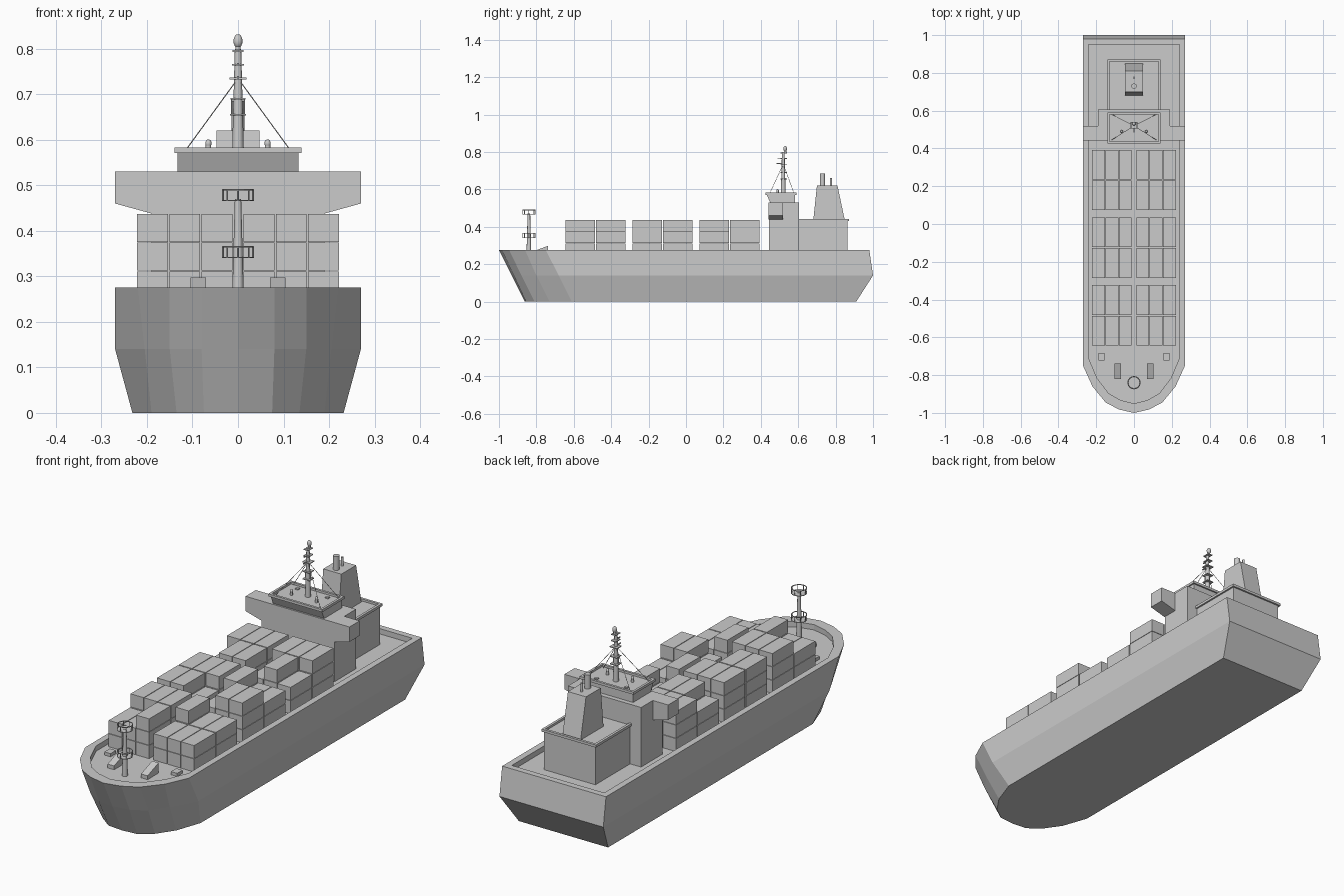
import bpy, bmesh, math
from mathutils import Vector, Matrix

cube = bpy.data.objects.get("Cube")
if cube:
    bpy.data.objects.remove(cube, do_unlink=True)

grey = bpy.data.materials.new("light_grey")
grey.use_nodes = True
grey.diffuse_color = (0.6, 0.6, 0.6, 1)
grey.node_tree.nodes["Principled BSDF"].inputs["Base Color"].default_value = (0.6, 0.6, 0.6, 1)


def finish(name, bm):
    bmesh.ops.recalc_face_normals(bm, faces=bm.faces)
    mesh = bpy.data.meshes.new(name)
    bm.to_mesh(mesh)
    bm.free()
    mesh.materials.append(grey)
    obj = bpy.data.objects.new(name, mesh)
    bpy.context.collection.objects.link(obj)
    return obj


def loft(bm, rings):
    """Skin a stack of equal-length rings and cap both ends."""
    loops = [[bm.verts.new(p) for p in ring] for ring in rings]
    for a, b in zip(loops, loops[1:]):
        for i in range(len(a)):
            j = (i + 1) % len(a)
            bm.faces.new((a[i], a[j], b[j], b[i]))
    bm.faces.new(loops[0][::-1])
    bm.faces.new(loops[-1])


def rect(hx, y0, y1, z, cx=0):
    return [(cx - hx, y0, z), (cx + hx, y0, z), (cx + hx, y1, z), (cx - hx, y1, z)]


def block(bm, hx, y0, y1, z0, z1, cx=0):
    loft(bm, [rect(hx, y0, y1, z0, cx), rect(hx, y0, y1, z1, cx)])


def box(name, *dims):
    bm = bmesh.new()
    block(bm, *dims)
    return finish(name, bm)


def rod(bm, a, b, r1, r2=None, sides=12):
    """Tapered cylinder between two points."""
    a, b = Vector(a), Vector(b)
    d = b - a
    place = Matrix.Translation((a + b) / 2) @ d.to_track_quat('Z', 'Y').to_matrix().to_4x4()
    made = bmesh.ops.create_cone(bm, cap_ends=True, segments=sides, radius1=r1,
                                 radius2=r1 if r2 is None else r2, depth=d.length, matrix=place)
    for f in {f for v in made["verts"] for f in v.link_faces}:
        f.smooth = len(f.verts) == 4 and sides > 6


def dome(bm, x, y, z, r, tall):
    place = Matrix.Translation((x, y, z)) @ Matrix.Diagonal((r, r, tall, 1))
    made = bmesh.ops.create_uvsphere(bm, u_segments=12, v_segments=8, radius=1, matrix=place)
    for f in {f for v in made["verts"] for f in v.link_faces}:
        f.smooth = True


# Hull: one half outline per level, mirrored, with a sunken deck
def outline(half, z):
    right = [(x, y, z) for x, y in half]
    return right + [(-x, y, z) for x, y, z in reversed(right) if x > 0]


keel = [(0, -.862), (.075, -.855), (.135, -.81), (.19, -.73), (.232, -.61), (.232, .91)]
waist = [(0, -.932), (.08, -.92), (.15, -.88), (.205, -.8), (.27, -.68), (.27, 1)]
rail = [(0, -1), (.08, -.982), (.15, -.945), (.22, -.86), (.27, -.75), (.27, .98)]
inner = [(x * .89, y * .96 + .01) for x, y in rail]
bm = bmesh.new()
loft(bm, [outline(keel, 0), outline(waist, .14), outline(rail, .275),
          outline(inner, .275), outline(inner, .25)])
finish("hull", bm)

# Container stacks: each digit is the height of one stack, from right to left
stacks = ["223222", "333322", "332233", "333322", "233232", "333333"]
bay_fronts = [-.643, -.481, -.285, -.123, .073, .235]
columns = [-.188, -.117, -.046, .046, .117, .188]
for row, (front, heights) in enumerate(zip(bay_fronts, stacks)):
    bm = bmesh.new()
    for cx, tall in zip(columns, heights):
        for level in range(int(tall)):
            z = .25 + level * .063
            block(bm, .034, front, front + .157, z, z + .061, cx)
    finish(f"container_row_{row + 1}", bm)

# Accommodation tower and bridge wings
box("tower", .19, .445, .605, .25, .53)
bm = bmesh.new()
wing = [(-.19, .438), (.19, .438), (.27, .46), (.27, .53), (-.27, .53), (-.27, .46)]
loft(bm, [[(x, y, z) for x, z in wing] for y in (.442, .518)])
finish("bridge_wings", bm)


# Rooms whose roofs are shallow trays with a rim
def tray_house(name, hx, y0, y1, z0, z1, lean, lip):
    bm = bmesh.new()
    edge = z1 - .012
    loft(bm, [rect(hx, y0, y1, z0), rect(hx, y0 - lean, y1, edge),
              rect(hx + lip, y0 - lean - lip, y1 + lip, edge),
              rect(hx + lip, y0 - lean - lip, y1 + lip, z1),
              rect(hx - .004, y0 - lean + .004, y1 - .004, z1),
              rect(hx - .004, y0 - lean + .004, y1 - .004, edge + .002)])
    finish(name, bm)


tray_house("wheelhouse", .133, .45, .583, .53, .583, .018, .007)
tray_house("aft_house", .133, .6, .863, .25, .442, 0, .008)

# Funnel with exhaust pipes
bm = bmesh.new()
loft(bm, [rect(.047, .68, .85, .43), rect(.047, .7, .81, .62)])
finish("funnel", bm)
bm = bmesh.new()
rod(bm, (0, .73, .61), (0, .73, .685), .014)
rod(bm, (0, .775, .61), (0, .775, .66), .006)
finish("exhaust_pipes", bm)

# Main mast with crossbars, platforms, stays and a top dome
bm = bmesh.new()
rod(bm, (0, .52, .57), (0, .52, .8), .013, .007)
for z, half in ((.655, .018), (.69, .017), (.735, .019), (.765, .013), (.795, .012)):
    block(bm, half, .505, .54, z - .002, z + .002)
for x in (-.014, .014):
    rod(bm, (x, .52, .655), (x, .52, .69), .002, sides=6)
block(bm, .002, .485, .52, .735, .74)
block(bm, .002, .49, .52, .765, .769)
rod(bm, (0, .53, .795), (0, .53, .81), .006)
dome(bm, 0, .53, .817, .01, .015)
finish("main_mast", bm)
bm = bmesh.new()
for sx in (-1, 1):
    for y in (.445, .58):
        rod(bm, (0, .52, .735), (sx * .118, y, .573), .0012, sides=5)
finish("mast_stays", bm)
bm = bmesh.new()
for x in (-.065, .065):
    rod(bm, (x, .49, .57), (x, .49, .588), .006)
    dome(bm, x, .49, .592, .007, .009)
    block(bm, .008, .545, .56, .57, .578, x * 1.2)
finish("roof_domes", bm)

# Foremast with two railed lookout platforms
bm = bmesh.new()
rod(bm, (0, -.84, .25), (0, -.84, .47), .013, .007)
for base in (.34, .465):
    rod(bm, (0, -.84, base), (0, -.84, base + .003), .034, sides=16)
    posts = 8
    ring = [Vector((.033 * math.cos(k * math.tau / 16), .033 * math.sin(k * math.tau / 16) - .84,
                    base)) for k in range(16)]
    lift = Vector((0, 0, .025))
    for k in range(16):
        rod(bm, ring[k] + lift, ring[(k + 1) % 16] + lift, .0022, sides=5)
        if k % 2 == 0:
            rod(bm, ring[k], ring[k] + lift, .0018, sides=5)
finish("foremast", bm)

# Foredeck wedges and hatches
for side, s in (("left", 1), ("right", -1)):
    bm = bmesh.new()
    wedge = [(-.82, .25), (-.738, .25), (-.738, .298), (-.82, .268)]
    loft(bm, [[(s * .087 + dx, y, z) for y, z in wedge] for dx in (-.017, .017)])
    finish(f"deck_wedge_{side}", bm)
    box(f"deck_hatch_{side}", .016, -.722, -.682, .25, .265, s * .173)
